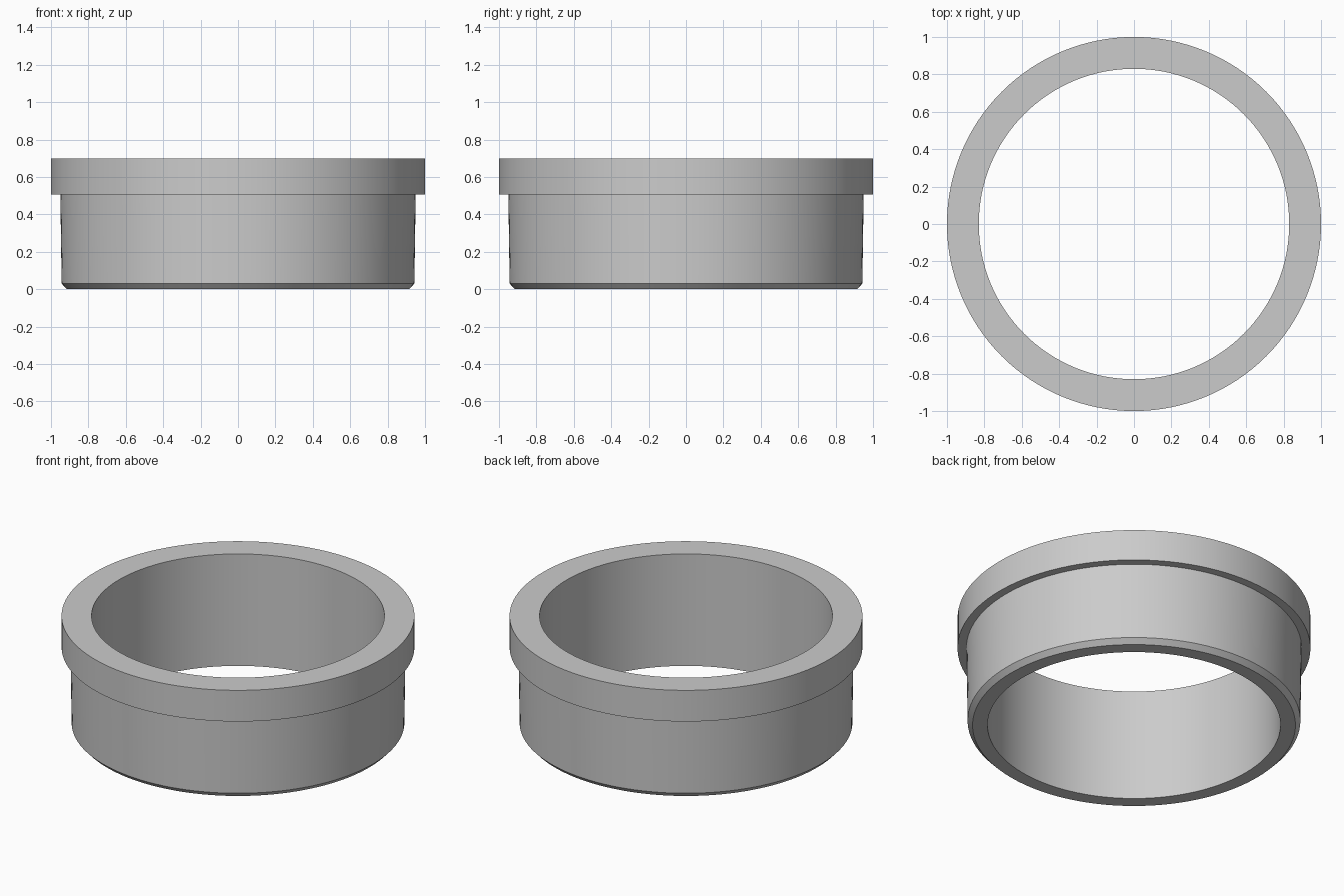
import bpy
import bmesh
from math import cos, sin, tau

cube = bpy.data.objects.get("Cube")
if cube:
    bpy.data.objects.remove(cube, do_unlink=True)

SEGMENTS = 128

# Flat grey material
grey = bpy.data.materials.new("neutral grey")
grey.use_nodes = True
colour = (0.6, 0.6, 0.6, 1)
grey.diffuse_color = colour
grey.node_tree.nodes["Principled BSDF"].inputs["Base Color"].default_value = colour


def lathe(name, profile):
    """Revolve a closed (radius, height) profile around z."""
    bm = bmesh.new()
    rings = []
    for i in range(SEGMENTS):
        a = tau * i / SEGMENTS
        rings.append([bm.verts.new((r * cos(a), r * sin(a), z)) for r, z in profile])
    n = len(profile)
    for i, ring in enumerate(rings):
        after = rings[(i + 1) % SEGMENTS]
        for j in range(n):
            k = (j + 1) % n
            bm.faces.new((ring[j], after[j], after[k], ring[k]))
    bmesh.ops.recalc_face_normals(bm, faces=bm.faces)
    mesh = bpy.data.meshes.new(name)
    bm.to_mesh(mesh)
    bm.free()
    mesh.materials.append(grey)
    obj = bpy.data.objects.new(name, mesh)
    bpy.context.collection.objects.link(obj)
    bpy.ops.object.select_all(action="DESELECT")
    obj.select_set(True)
    bpy.context.view_layer.objects.active = obj
    bpy.ops.object.shade_smooth_by_angle(angle=0.4)
    return obj


# Flanged sleeve: chamfered foot, slightly tapered wall, wide upper rim
lathe("flanged_ring", [
    (0.83, 0), (0.915, 0), (0.943, 0.03),
    (0.95, 0.505), (1, 0.505), (1, 0.7), (0.83, 0.7),
])
